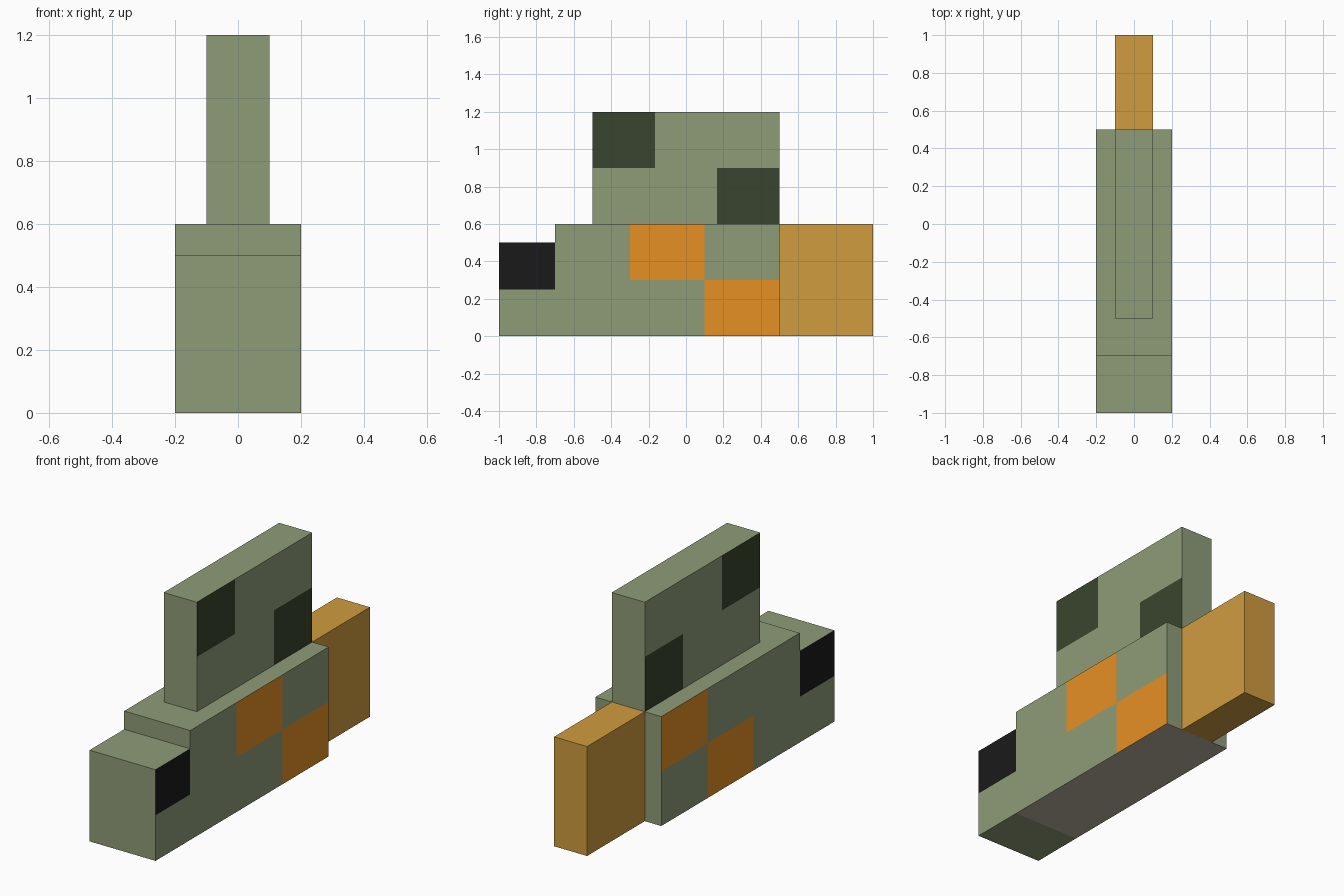
import bpy
import bmesh
from mathutils import Vector

cube = bpy.data.objects.get("Cube")
if cube:
    bpy.data.objects.remove(cube, do_unlink=True)


def make_material(name, hex_code):
    """Flat material from a display hex colour, converted to linear."""
    srgb = [int(hex_code[i:i + 2], 16) / 255 for i in (0, 2, 4)]
    linear = [c / 12.92 if c < 0.04 else ((c + 0.055) / 1.055) ** 2.4 for c in srgb]
    mat = bpy.data.materials.new(name)
    mat.use_nodes = True
    mat.diffuse_color = (*linear, 1)
    mat.node_tree.nodes["Principled BSDF"].inputs["Base Color"].default_value = (*linear, 1)
    return mat


SAGE = make_material("sage_green", "8F9C78")
DARK = make_material("dark_green", "3A452E")
ORANGE = make_material("orange", "E69024")
TAN = make_material("tan", "CF9C3F")
BLACK = make_material("black", "1A1A1A")
GREY = make_material("underside_grey", "B8B4A0")


def make_block(name, half_width, y_range, z_range, base, patches=(), underside=None):
    """Box centred on x; each patch is (sides, y0, y1, z0, z1, material) on its flanks."""
    bm = bmesh.new()
    bmesh.ops.create_cube(bm, size=1)
    size = Vector((2 * half_width, y_range[1] - y_range[0], z_range[1] - z_range[0]))
    bmesh.ops.scale(bm, vec=size, verts=bm.verts)
    bmesh.ops.translate(bm, vec=(0, sum(y_range) / 2, sum(z_range) / 2), verts=bm.verts)

    # Cut along patch borders
    cuts = {(1, v) for p in patches for v in p[1:3]} | {(2, v) for p in patches for v in p[3:5]}
    for axis, value in sorted(cuts):
        if (y_range, z_range)[axis - 1][0] < value < (y_range, z_range)[axis - 1][1]:
            normal = Vector((0, 0, 0))
            normal[axis] = 1
            bmesh.ops.bisect_plane(bm, geom=bm.verts[:] + bm.edges[:] + bm.faces[:],
                                   plane_co=normal * value, plane_no=normal)

    # Paint the flanks by position and the underside by direction
    mats = [base]
    bm.normal_update()
    for face in bm.faces:
        c, n, mat = face.calc_center_median(), face.normal, base
        if underside and n.z < -0.5:
            mat = underside
        for sides, y0, y1, z0, z1, paint in patches:
            if abs(n.x) > 0.5 and round(n.x) in sides and y0 < c.y < y1 and z0 < c.z < z1:
                mat = paint
        if mat not in mats:
            mats.append(mat)
        face.material_index = mats.index(mat)

    mesh = bpy.data.meshes.new(name)
    bm.to_mesh(mesh)
    bm.free()
    for mat in mats:
        mesh.materials.append(mat)
    obj = bpy.data.objects.new(name, mesh)
    bpy.context.collection.objects.link(obj)
    return obj


BOTH, RIGHT, LEFT = (-1, 1), (-1,), (1,)

# Low nose with black side windows
make_block("nose", 0.2, (-1, -0.7), (0, 0.5), SAGE,
           [(BOTH, -1, -0.7, 0.25, 0.5, BLACK)])

# Main body with orange checks, staggered oppositely on each side
make_block("main_body", 0.2, (-0.7, 0.5), (0, 0.6), SAGE,
           [(LEFT, -0.3, 0.1, 0.3, 0.6, ORANGE), (LEFT, 0.1, 0.5, 0, 0.3, ORANGE),
            (RIGHT, 0.1, 0.5, 0.3, 0.6, ORANGE), (RIGHT, -0.3, 0.1, 0, 0.3, ORANGE)],
           underside=GREY)

# Narrow upper block with dark corner patches
make_block("upper_block", 0.1, (-0.5, 0.5), (0.6, 1.2), SAGE,
           [(BOTH, -0.5, -0.167, 0.9, 1.2, DARK), (BOTH, 0.167, 0.5, 0.6, 0.9, DARK)])

# Tan tail block
make_block("tail", 0.1, (0.5, 1), (0, 0.6), TAN)
